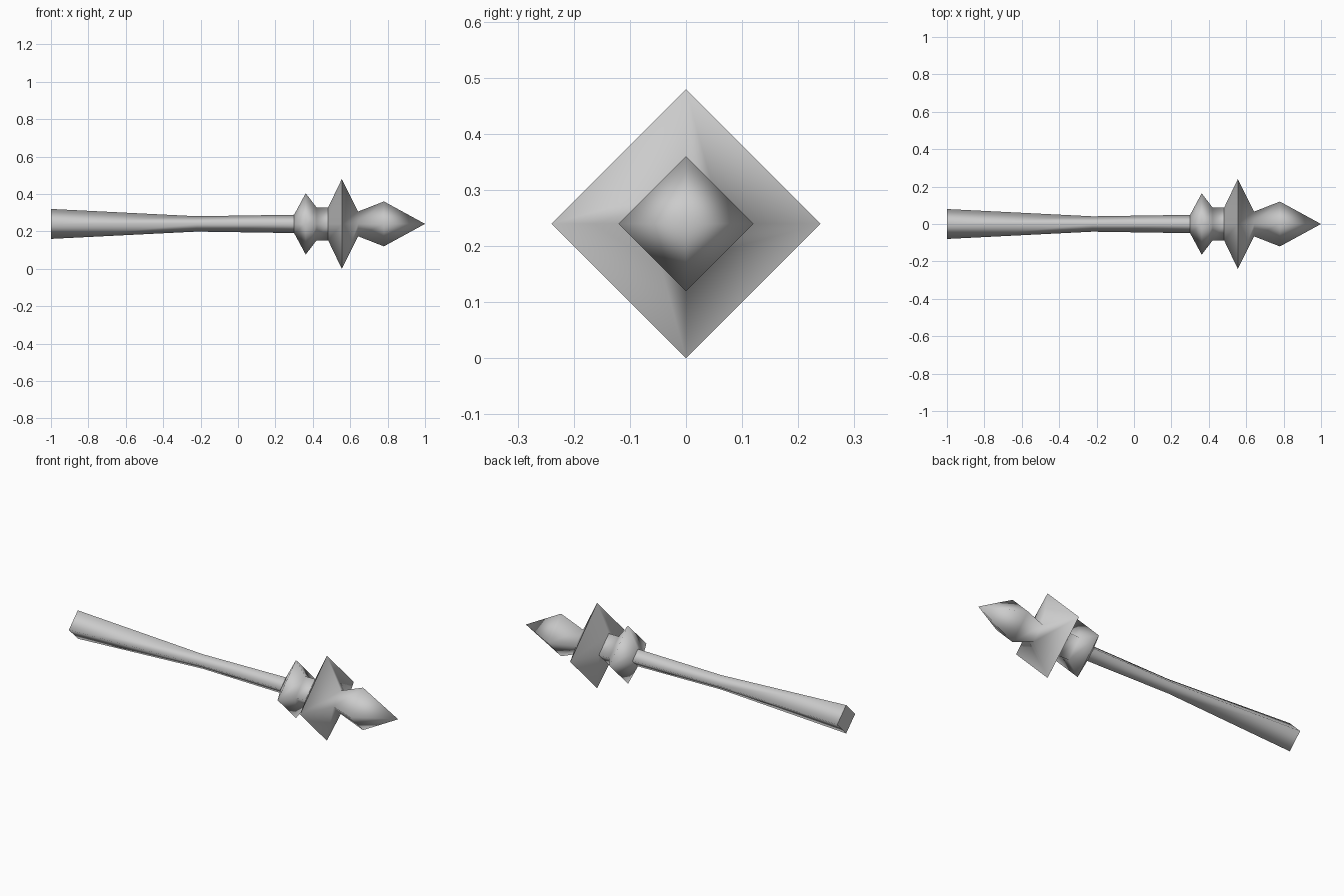
import bpy, bmesh, math

if "Cube" in bpy.data.objects:
    bpy.data.objects.remove(bpy.data.objects["Cube"])

AXIS_Z = 0.24   # height of the centre line

metal = bpy.data.materials.new("grey")
metal.diffuse_color = (0.6, 0.6, 0.6, 1)
metal.use_nodes = True
metal.node_tree.nodes["Principled BSDF"].inputs["Base Color"].default_value = metal.diffuse_color


def square_lathe(name, profile, cap_start=False, smooth_angle=100):
    """Four-sided lathe along x, corners pointing up/down and front/back."""
    bm = bmesh.new()
    rings = []
    for x, r in profile:
        if r == 0:
            rings.append([bm.verts.new((x, 0, AXIS_Z))] * 4)
        else:
            rings.append([bm.verts.new((x, r * math.cos(i * math.pi / 2),
                                        AXIS_Z + r * math.sin(i * math.pi / 2)))
                          for i in range(4)])
    for a, b in zip(rings, rings[1:]):
        for i in range(4):
            j = (i + 1) % 4
            quad = list(dict.fromkeys([a[i], b[i], b[j], a[j]]))
            bm.faces.new(quad[::-1]).smooth = True
    # ridges sharper than the limit stay hard
    bm.normal_update()
    for e in bm.edges:
        if len(e.link_faces) == 2:
            e.smooth = e.calc_face_angle() < math.radians(smooth_angle)
    if cap_start:
        cap = bm.faces.new(rings[0][::-1])
        cap.smooth = False
        for e in cap.edges:
            e.smooth = False
    # orient outward: first side face must point away from the axis
    bm.normal_update()
    for f in bm.faces:
        c = f.calc_center_median()
        out = f.normal.y * c.y + f.normal.z * (c.z - AXIS_Z)
        if out < -1e-5 or (len(set(round(v.co.x, 4) for v in f.verts)) == 1 and f.normal.x > 0):
            f.normal_flip()
    mesh = bpy.data.meshes.new(name)
    bm.to_mesh(mesh)
    bm.free()
    mesh.materials.append(metal)
    obj = bpy.data.objects.new(name, mesh)
    bpy.context.collection.objects.link(obj)
    return obj


# tapered handle, thinnest past the middle
square_lathe("handle", [(-1, 0.08), (-0.22, 0.041), (0.30, 0.049)], cap_start=True)

# flared collar with a short neck
square_lathe("collar", [(0.30, 0.049), (0.362, 0.164), (0.42, 0.088), (0.482, 0.088)])

# wide guard and pointed tip
square_lathe("head", [(0.482, 0.088), (0.555, 0.24), (0.642, 0.066),
                      (0.78, 0.12), (1, 0)])
